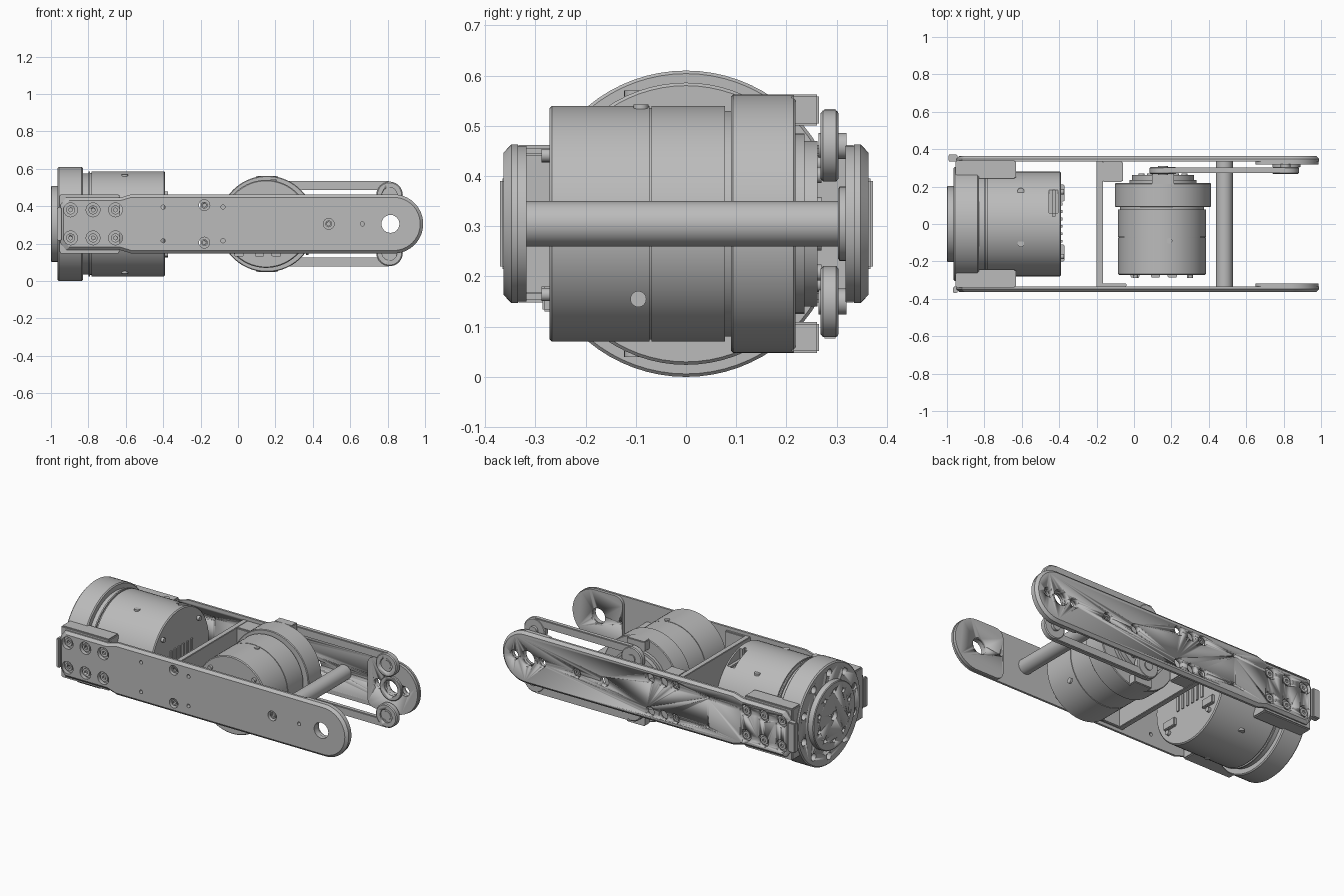
import bpy, bmesh, math
from mathutils import Matrix, Vector

if "Cube" in bpy.data.objects:
    bpy.data.objects.remove(bpy.data.objects["Cube"], do_unlink=True)

MID = 0.305           # height of the main axis
HUB_X = 0.155         # axis of the cross actuator
PIVOT_X = 0.815       # axis of the far joint

grey = bpy.data.materials.new("machined grey")
grey.use_nodes = True
grey.diffuse_color = (0.5, 0.5, 0.5, 1)
grey.node_tree.nodes["Principled BSDF"].inputs["Base Color"].default_value = (0.5, 0.5, 0.5, 1)

TURN = {"x": Matrix.Rotation(math.pi / 2, 4, "Y"),
        "y": Matrix.Rotation(-math.pi / 2, 4, "X"),
        "z": Matrix.Identity(4)}


def finish(name, bm, smooth=True):
    bmesh.ops.recalc_face_normals(bm, faces=bm.faces)
    mesh = bpy.data.meshes.new(name)
    bm.to_mesh(mesh)
    bm.free()
    mesh.materials.append(grey)
    if smooth:
        mesh.shade_smooth()
        mesh.set_sharp_from_angle(angle=math.radians(30))
    ob = bpy.data.objects.new(name, mesh)
    bpy.context.collection.objects.link(ob)
    return ob


def skin(bm, rings):
    """Join equal rings of points into a capped solid."""
    rows = [[bm.verts.new(p) for p in ring] for ring in rings]
    n = len(rows[0])
    for a, b in zip(rows, rows[1:]):
        for i in range(n):
            bm.faces.new((a[i], a[(i + 1) % n], b[(i + 1) % n], b[i]))
    bm.faces.new(rows[0][::-1])
    bm.faces.new(rows[-1])


def lathe(name, axis, centre, profile, sides=72):
    """Solid of revolution from (distance along axis, radius) pairs."""
    bm = bmesh.new()
    m = Matrix.Translation(centre) @ TURN[axis]
    skin(bm, [[m @ Vector((r * math.cos(t), r * math.sin(t), d))
               for t in (2 * math.pi * i / sides for i in range(sides))] for d, r in profile])
    return finish(name, bm)


def rods(name, axis, items, sides=24):
    """Many plain cylinders in one mesh: (centre, radius, length)."""
    bm = bmesh.new()
    for c, r, h in items:
        bmesh.ops.create_cone(bm, cap_ends=True, segments=sides, radius1=r, radius2=r, depth=h,
                              matrix=Matrix.Translation(c) @ TURN[axis])
    return finish(name, bm)


def box(name, lo, hi, bevel=0.0):
    bm = bmesh.new()
    lo, hi = Vector(lo), Vector(hi)
    bmesh.ops.create_cube(bm, size=1, matrix=Matrix.Translation((lo + hi) / 2)
                          @ Matrix.Diagonal((*(hi - lo), 1)))
    if bevel:
        bmesh.ops.bevel(bm, geom=bm.edges[:], offset=bevel, segments=2, affect="EDGES")
    return finish(name, bm, False)


def cut(ob, cutter):
    mod = ob.modifiers.new("holes", "BOOLEAN")
    mod.operation, mod.solver, mod.object = "DIFFERENCE", "EXACT", cutter
    cutter.hide_render = True
    cutter.hide_viewport = True
    cutter.display_type = "WIRE"


def arc(cx, cz, r, a, b, n):
    return [(cx + r * math.cos(math.radians(a + (b - a) * i / n)),
             cz + r * math.sin(math.radians(a + (b - a) * i / n))) for i in range(n + 1)]


def plate_outline(d):
    h, k, left = 0.158 - d, 0.14 - d, -0.95 + d
    top = [(-0.57, h), (-0.63, k), (left + 0.03, k), (left, k - 0.04)]
    low = [(x, -z) for x, z in reversed(top)]
    return arc(0.832, 0, h, -90, 90, 32) + top + low


def prism(name, layers):
    bm = bmesh.new()
    skin(bm, [[(x, y, MID + z) for x, z in pts] for y, pts in layers])
    return finish(name, bm)


# Side plates with end pads, bolt holes and bolts
bolt_xz = [(x, z) for x in (-0.895, -0.775, -0.655) for z in (0.075, -0.075)]
for side, tag in ((-1, "front"), (1, "back")):
    plate = prism(tag + "_side_plate", [(side * 0.335, plate_outline(0)),
                                        (side * 0.348, plate_outline(0)),
                                        (side * 0.363, plate_outline(0.016))])
    pad_pts = (arc(0.832, 0, 0.155, -90, 90, 32) + arc(0.70, 0.105, 0.05, 90, 180, 8)
               + arc(0.70, -0.105, 0.05, 180, 270, 8))
    pad = prism(tag + "_joint_pad", [(side * 0.318, pad_pts), (side * 0.336, pad_pts)])
    medium = [(-0.18, 0.1), (-0.18, -0.1), (0.485, 0)]
    small = [(-0.4, 0.09), (-0.4, -0.09), (-0.08, 0.09), (-0.08, -0.09), (0.665, 0)]
    if side > 0:
        medium += [(0.295, 0), (-0.01, 0.1), (-0.01, -0.1), (-0.1, 0.1), (-0.1, -0.1),
                   (0.905, 0), (0.72, 0)]
        small = small[:2]
    holes = ([(x, z, 0.037) for x, z in bolt_xz] + [(x, z, 0.029) for x, z in medium]
             + [(x, z, 0.011) for x, z in small] + [(PIVOT_X, 0, 0.048)])
    cutter = rods(tag + "_hole_cutter", "y",
                  [((x, side * 0.34, MID + z), r, 0.2) for x, z, r in holes])
    cut(plate, cutter)
    cut(pad, cutter)
    heads = rods(tag + "_bolt_heads", "y",
                 [((x, side * 0.345, MID + z), 0.024, 0.02) for x, z in bolt_xz]
                 + [((x, side * 0.345, MID + z), 0.018, 0.02) for x, z in medium[:3]])
    cut(heads, rods(tag + "_socket_cutter", "y",
                    [((x, side * 0.355, MID + z), 0.011, 0.02) for x, z in bolt_xz + medium[:3]], 6))
    # Mounting block between plate and main actuator
    y0, y1 = sorted((side * 0.242, side * 0.34))
    box(tag + "_mount_block", (-0.955, y0, MID - 0.157), (-0.632, y1, MID + 0.157), 0.006)

box("back_end_tab", (-0.993, 0.335, MID - 0.09), (-0.945, 0.372, MID + 0.09), 0.005)
box("front_end_tab", (-0.967, -0.37, MID - 0.09), (-0.945, -0.335, MID + 0.09), 0.005)

# Main actuator, along the arm
body = lathe("main_actuator_body", "x", (0, 0, MID), [
    (-0.85, 0.27), (-0.80, 0.27), (-0.80, 0.281), (-0.792, 0.281), (-0.792, 0.272), (-0.782, 0.272),
    (-0.782, 0.281), (-0.396, 0.281), (-0.39, 0.275)])
slot = box("vent_slot_cutter", (-0.455, 0.04, 0.5), (-0.405, 0.2, 0.7), 0.018)
cut(body, slot)
flange = lathe("main_actuator_flange", "x", (0, 0, MID), [
    (-0.965, 0.298), (-0.958, 0.305), (-0.836, 0.305), (-0.83, 0.299)])
ring = [2 * math.pi * (i + 0.5) / 10 for i in range(10)]
cut(flange, rods("flange_hole_cutter", "x", [
    ((-0.965, 0.253 * math.cos(t), MID + 0.253 * math.sin(t)), 0.022, 0.06) for t in ring]))
disc = lathe("output_disc", "x", (0, 0, MID), [(-1.0, 0.198), (-0.996, 0.203), (-0.95, 0.203)])
cut(disc, rods("disc_hole_cutter", "x", [((-1.0, 0, MID), 0.028, 0.05)] + [
    ((-1.0, 0.15 * math.cos(t), MID + 0.15 * math.sin(t)), 0.013, 0.04) for t in ring]))

# Connector and vents on the inner end of the main actuator
for i in range(6):
    y = -0.1 + 0.04 * i
    box("end_vent_rib", (-0.395, y, MID - 0.06), (-0.383, y + 0.015, MID + 0.06))
for y in (-0.2, 0.12):
    box("end_connector", (-0.395, y, MID - 0.14), (-0.372, y + 0.09, MID - 0.09), 0.004)
rods("end_cover_screws", "x", [((-0.385, 0.235 * math.cos(t), MID + 0.235 * math.sin(t)), 0.014, 0.024)
                               for t in (0.75, 2.4, 3.9, 5.5)])
rods("main_body_screws", "z", [((-0.605, y, z), 0.018, 0.012)
                               for y, z in ((0.175, 0.523), (-0.105, 0.564), (-0.105, 0.046), (0.175, 0.087))])

# Cross actuator, across the arm
lathe("cross_actuator_body", "y", (HUB_X - 0.005, 0, MID), [
    (-0.272, 0.23), (-0.267, 0.235), (-0.073, 0.235), (-0.073, 0.231), (-0.069, 0.231),
    (-0.069, 0.235), (0.078, 0.235), (0.078, 0.225), (0.1, 0.225)])
lathe("cross_actuator_flange", "y", (HUB_X, 0, MID), [
    (0.09, 0.253), (0.094, 0.257), (0.214, 0.257), (0.218, 0.253)])
lathe("cross_actuator_output", "y", (HUB_X, 0, MID), [
    (0.21, 0.18), (0.236, 0.18), (0.236, 0.165), (0.262, 0.165)])
rods("output_bolts", "y", [((HUB_X + 0.12 * math.cos(t), 0.262, MID + 0.12 * math.sin(t)), 0.016, 0.016)
                           for t in ring])
rods("cross_end_screws", "y", [((HUB_X + 0.2 * math.cos(t), -0.276, MID + 0.2 * math.sin(t)), 0.013, 0.024)
                               for t in (0.75, 2.4, 3.9, 5.5)])
for x in (-0.02, 0.09, 0.18):
    box("cross_end_connector", (x, -0.286, 0.13), (x + 0.05, -0.268, 0.18), 0.004)
rods("cross_body_screw", "x", [((0.37, -0.095, 0.155), 0.016, 0.012)])
rods("cross_top_screw", "z", [((0.19, -0.09, 0.537), 0.015, 0.01)])

# Parallel links from the cross actuator to the far joint
for s, tag in ((1, "upper"), (-1, "lower")):
    zc = MID + s * 0.155
    z0, z1 = sorted((MID + s * 0.18, MID + s * 0.229))
    box(tag + "_link_bar", (HUB_X, 0.272, z0), (0.81, 0.302, z1), 0.004)
    for x in (HUB_X, 0.81):
        eye = lathe(tag + "_link_eye", "y", (x, 0, zc), [
            (0.268, 0.065), (0.273, 0.071), (0.299, 0.071), (0.304, 0.065)], 40)
        cut(eye, rods("eye_cutter", "y", [((x, 0.262, zc), 0.04, 0.03)]))
        rods(tag + "_link_pin", "y", [((x, 0.287 if x < 0.5 else 0.297, zc), 0.026, 0.046)])
    z0, z1 = sorted((MID + s * 0.196, MID + s * 0.257))
    box(tag + "_stop_lug", (HUB_X - 0.06, 0.21, z0), (HUB_X + 0.06, 0.265, z1), 0.004)

hub = lathe("joint_hub_ring", "y", (PIVOT_X, 0, MID), [(0.303, 0.07), (0.306, 0.074), (0.32, 0.074)], 40)
cut(hub, rods("hub_cutter", "y", [((PIVOT_X, 0.31, MID), 0.048, 0.1)]))

# Cross members tying the side plates together
box("cross_rib", (-0.2, -0.336, MID - 0.14), (-0.166, 0.336, MID + 0.14), 0.003)
box("rib_foot_back", (-0.17, 0.225, MID - 0.14), (-0.06, 0.336, MID + 0.14), 0.006)
box("rib_foot_front", (-0.17, -0.336, MID - 0.14), (-0.04, -0.318, MID + 0.14), 0.004)
rods("tie_rod", "y", [((0.483, 0, MID), 0.045, 0.672)], 48)
